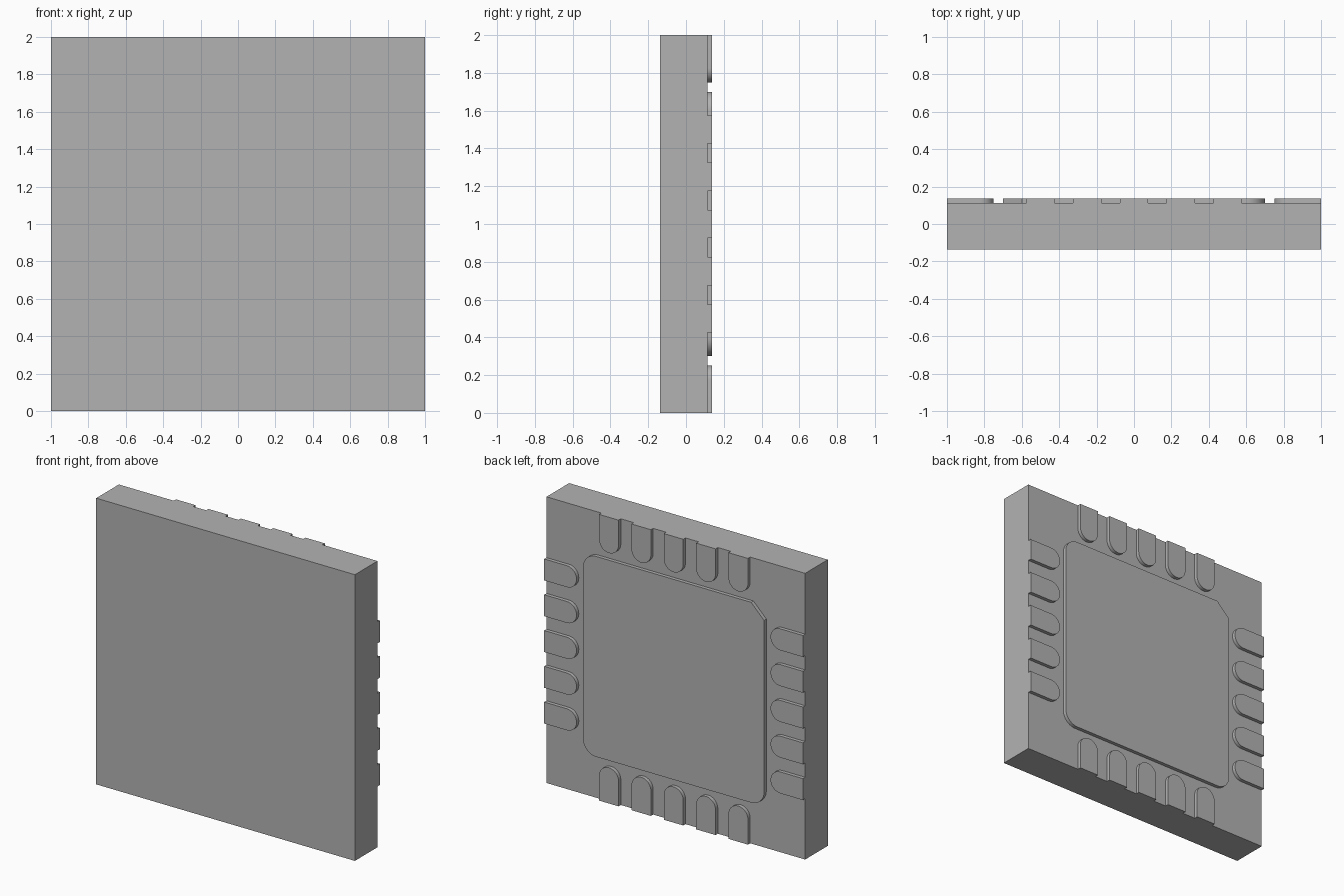
import bpy, bmesh, math
from mathutils import Matrix, Vector

default = bpy.data.objects.get("Cube")
if default:
    bpy.data.objects.remove(default, do_unlink=True)

FRONT, BACK = -0.1375, 0.1375
PAD_BASE = 0.1125
CENTRE = Vector((0, 0, 1))

grey = bpy.data.materials.new("plain grey")
grey.use_nodes = True
colour = (0.45, 0.45, 0.45, 1)
grey.diffuse_color = colour
grey.node_tree.nodes["Principled BSDF"].inputs["Base Color"].default_value = colour


def arc(cx, cz, radius, start, sweep, steps):
    """Points on an arc, angles in degrees."""
    angles = [math.radians(start + sweep * i / steps) for i in range(steps + 1)]
    return [(cx + radius * math.cos(a), cz + radius * math.sin(a)) for a in angles]


def slab(name, outline, y0, y1, turn=0):
    """Extrude an x-z outline from y0 to y1, turned about the model's centre."""
    bm = bmesh.new()
    face = bm.faces.new([bm.verts.new((x, y0, z)) for x, z in outline])
    extruded = bmesh.ops.extrude_face_region(bm, geom=[face])["geom"]
    bmesh.ops.translate(bm, vec=(0, y1 - y0, 0),
                        verts=[v for v in extruded if isinstance(v, bmesh.types.BMVert)])
    bmesh.ops.transform(bm, verts=bm.verts, matrix=Matrix.Translation(CENTRE)
                        @ Matrix.Rotation(math.radians(turn), 4, 'Y'))
    bmesh.ops.recalc_face_normals(bm, faces=bm.faces)
    mesh = bpy.data.meshes.new(name)
    bm.to_mesh(mesh)
    bm.free()
    mesh.materials.append(grey)
    obj = bpy.data.objects.new(name, mesh)
    bpy.context.collection.objects.link(obj)
    bpy.ops.object.select_all(action='DESELECT')
    obj.select_set(True)
    bpy.context.view_layer.objects.active = obj
    bpy.ops.object.shade_smooth_by_angle(angle=math.radians(30))
    return obj


# Package body
slab("body", [(-1, -1), (1, -1), (1, 1), (-1, 1)], FRONT, PAD_BASE)

# Central pad: three rounded corners and one chamfered corner
half, corner = 0.7, 0.1
inner = half - corner
outline = arc(inner, inner, corner, 0, 90, 10)
outline += [(-inner, half), (-half, inner)]
outline += arc(-inner, -inner, corner, 180, 90, 10)
outline += arc(inner, -inner, corner, 270, 90, 10)
slab("central_pad", outline, PAD_BASE, BACK)

# Five round-ended contacts along each of the four edges
width, length, pitch = 0.15, 0.25, 0.25
r = width / 2
for side, turn in (("top", 0), ("left", 90), ("bottom", 180), ("right", 270)):
    for i in range(5):
        x = (i - 2) * pitch
        tip = arc(x, 1 - length + r, r, 180, 180, 20)
        slab(f"{side}_contact_{i + 1}", tip + [(x + r, 1), (x - r, 1)],
             PAD_BASE, BACK, turn)
